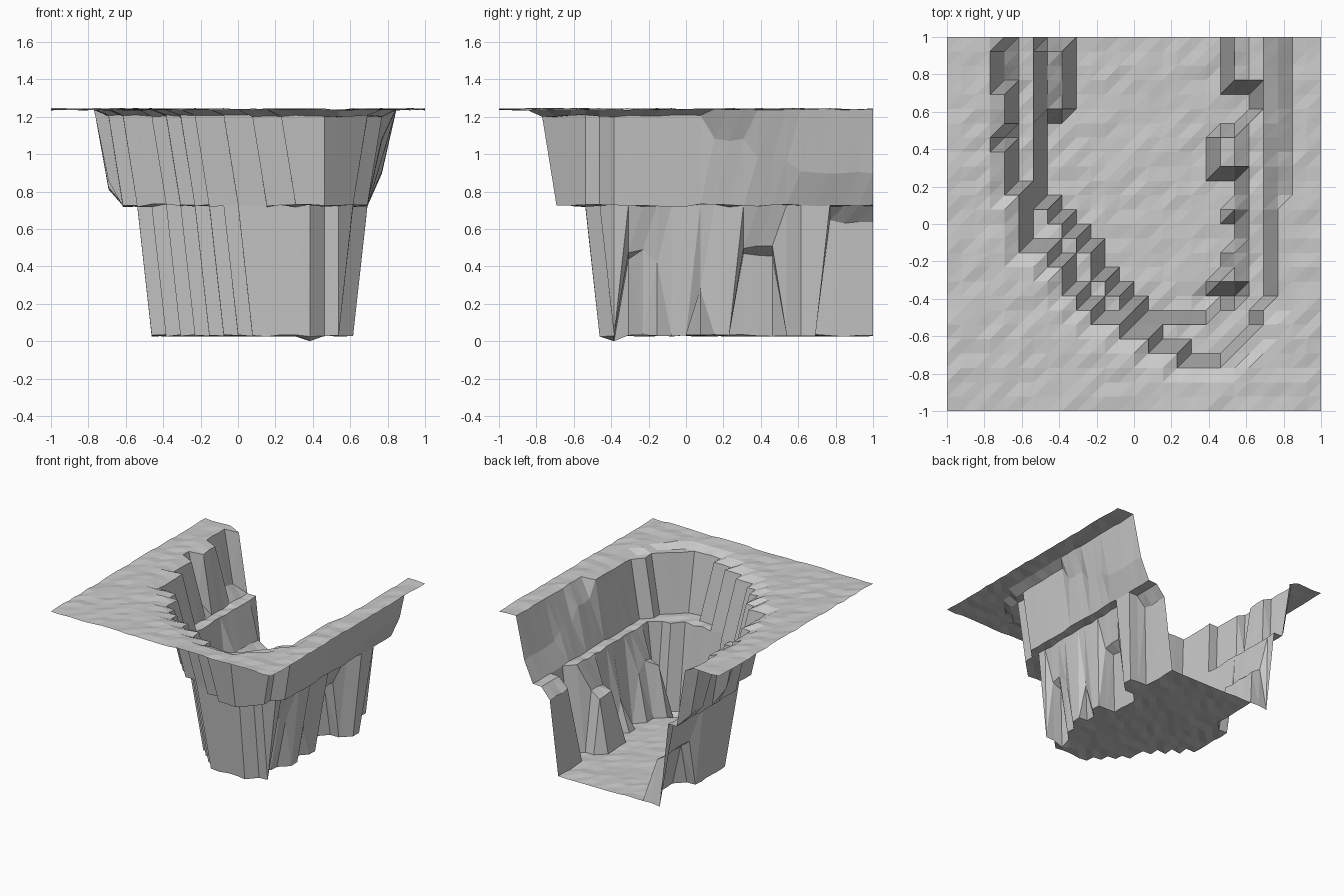
import bpy, bmesh, random

if "Cube" in bpy.data.objects:
    bpy.data.objects.remove(bpy.data.objects["Cube"])

random.seed(4)
N = 26                                   # grid cells per side
GROUND, LEDGE, FLOOR = 1.24, 0.725, 0.03


def spans(steps):
    """Expand (first_row, left, right) steps into a span for every row."""
    rows, cur = {}, None
    table = {s[0]: s[1:] for s in steps}
    for j in range(N + 1):
        cur = table.get(j, cur)
        if cur:
            rows[j] = cur
    return rows


# pit outline at ledge level and at floor level
ledge = spans([(4, 17, 19), (5, 15, 20), (6, 13, 21), (7, 11, 21), (8, 10, 22),
               (9, 9, 22), (10, 9, 22), (11, 8, 22), (12, 6, 22), (16, 5, 22)])
floor = spans([(7, 14, 18), (8, 13, 20), (9, 12, 20), (10, 11, 20), (11, 11, 20),
               (12, 10, 20), (13, 9, 20), (14, 8, 20), (15, 7, 20),
               (21, 7, 21), (23, 7, 20)])

# rock buttresses and rim lips: (i0, i1, j0, j1, height)
blocks = [(20, 20, 9, 10, 0.48), (20, 20, 11, 11, 0.42), (19, 19, 9, 9, 0.44),
          (20, 20, 14, 14, 0.28),
          (20, 20, 17, 19, 0.50), (19, 19, 17, 19, 0.46),
          (20, 20, 23, 26, 0.64),
          (7, 7, 21, 25, 0.42), (8, 8, 21, 25, 0.36),
          (23, 23, 15, 17, 1.08), (23, 23, 18, 20, 0.97), (23, 23, 21, 26, 0.90),
          (4, 4, 19, 19, 0.85), (4, 4, 23, 25, 0.82)]


def in_span(rows, i, j):
    return j in rows and rows[j][0] <= i <= rows[j][1]


def height(i, j):
    for i0, i1, j0, j1, z in blocks:
        if i0 <= i <= i1 and j0 <= j <= j1:
            return z + random.uniform(-0.01, 0.01)
    if in_span(floor, i, j):
        return FLOOR + random.uniform(-0.006, 0.006)
    if in_span(ledge, i, j):
        return LEDGE + random.uniform(-0.008, 0.008)
    near = any(in_span(ledge, i + a, j + b) for a in (-1, 0, 1) for b in (-1, 0, 1))
    return GROUND - (0.035 if near else 0) + random.uniform(-0.006, 0.006)


# terrain sheet with a stepped pit open at the back
bm = bmesh.new()
grid = [[bm.verts.new((-1 + 2 * i / N, -1 + 2 * j / N, height(i, j)))
         for i in range(N + 1)] for j in range(N + 1)]
grid[8][18].co.z = 0.0                   # lowest corner of the pit floor
for j in range(N):
    for i in range(N):
        a, b = grid[j][i], grid[j][i + 1]
        c, d = grid[j + 1][i + 1], grid[j + 1][i]
        bm.faces.new((a, b, c))
        bm.faces.new((a, c, d))
mesh = bpy.data.meshes.new("stepped_pit_terrain")
bm.to_mesh(mesh)
bm.free()
bpy.context.collection.objects.link(bpy.data.objects.new("stepped_pit_terrain", mesh))
